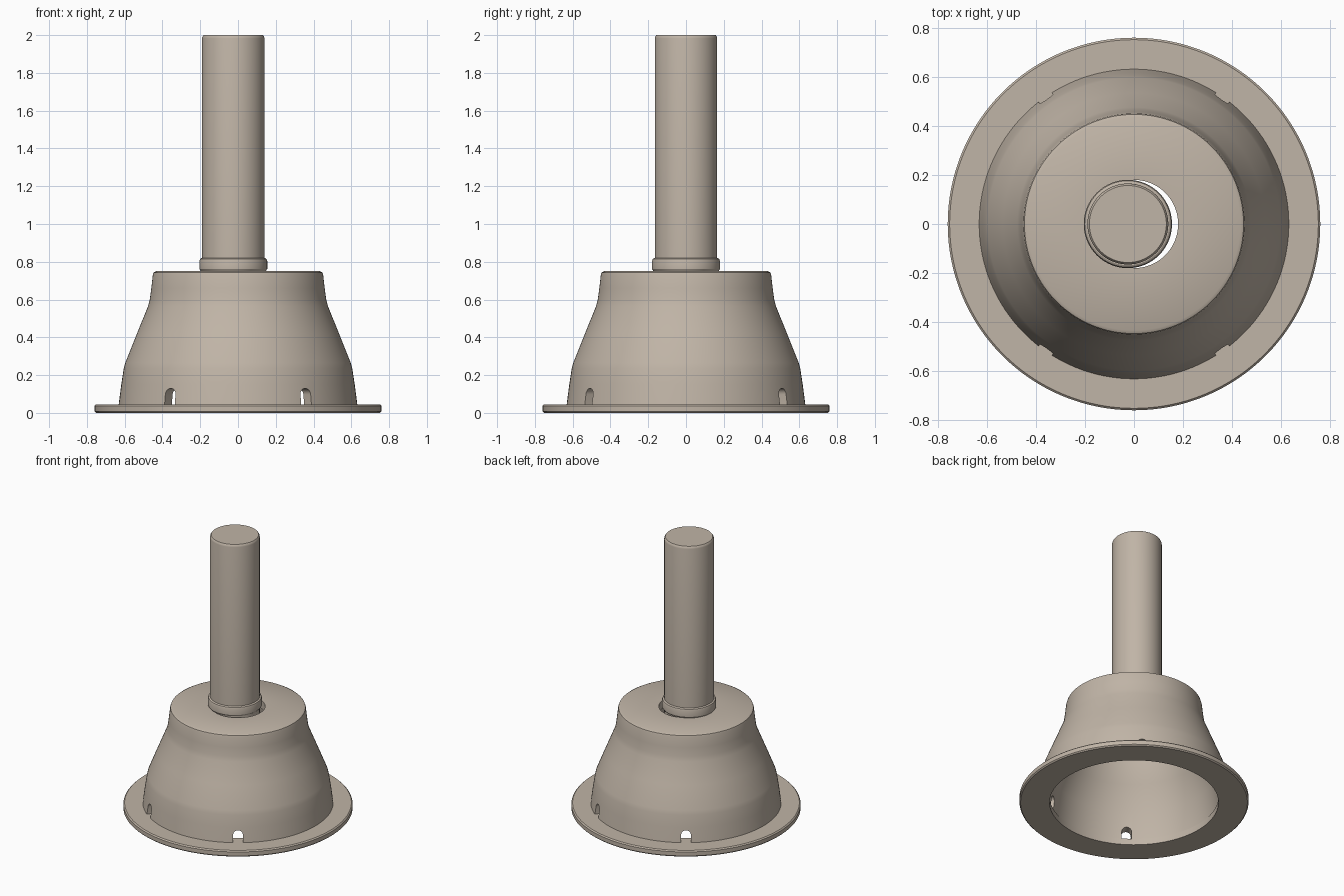
import bpy, bmesh, math
from mathutils import Matrix

if "Cube" in bpy.data.objects:
    bpy.data.objects.remove(bpy.data.objects["Cube"])

mat = bpy.data.materials.new("warm_taupe")
mat.diffuse_color = (0.53, 0.46, 0.385, 1)
mat.use_nodes = True
mat.node_tree.nodes["Principled BSDF"].inputs["Base Color"].default_value = mat.diffuse_color


def add_object(name, bm):
    bmesh.ops.recalc_face_normals(bm, faces=bm.faces[:])
    me = bpy.data.meshes.new(name)
    bm.to_mesh(me)
    bm.free()
    ob = bpy.data.objects.new(name, me)
    bpy.context.collection.objects.link(ob)
    me.materials.append(mat)
    return ob


def lathe(name, profile, x=0.0, closed=False, n=128):
    """Revolve an (r, z) profile; closed joins last point to first, else ends are capped."""
    bm = bmesh.new()
    rings = [[bm.verts.new((x + r * math.cos(2 * math.pi * i / n),
                            r * math.sin(2 * math.pi * i / n), z)) for i in range(n)]
             for r, z in profile]
    pairs = list(zip(rings, rings[1:]))
    if closed:
        pairs.append((rings[-1], rings[0]))
    else:
        bm.faces.new(rings[0])
        bm.faces.new(rings[-1])
    for a, b in pairs:
        for i in range(n):
            j = (i + 1) % n
            bm.faces.new((a[i], a[j], b[j], b[i]))
    return add_object(name, bm)


def smooth(ob):
    bpy.ops.object.select_all(action='DESELECT')
    ob.select_set(True)
    bpy.context.view_layer.objects.active = ob
    bpy.ops.object.shade_smooth_by_angle(angle=math.radians(32))


# Base flange ring
flange = lathe("base_flange", [(0.56, 0.0), (0.752, 0.0), (0.76, 0.008), (0.76, 0.037),
                               (0.752, 0.045), (0.56, 0.045)], closed=True)

# Hollow bell housing with an open hole in its top
bell = lathe("bell_housing", [
    (0.632, 0.043), (0.618, 0.15), (0.605, 0.235), (0.597, 0.265), (0.535, 0.42),
    (0.476, 0.565), (0.467, 0.60), (0.459, 0.66), (0.451, 0.73), (0.447, 0.743),
    (0.434, 0.75), (0.18, 0.75), (0.18, 0.69), (0.39, 0.69), (0.40, 0.58),
    (0.47, 0.41), (0.54, 0.235), (0.565, 0.043)], closed=True)

# Four arched slots at the foot of the bell
bm = bmesh.new()
arch = [(-0.033, 0.03), (0.033, 0.03)] + [
    (0.033 * math.cos(math.pi * k / 12), 0.097 + 0.033 * math.sin(math.pi * k / 12))
    for k in range(13)]
for deg in (55, 125, 235, 305):
    face = bm.faces.new([bm.verts.new((0.5, u, z)) for u, z in arch])
    ext = bmesh.ops.extrude_face_region(bm, geom=[face], use_keep_orig=True)
    moved = [g for g in ext["geom"] if isinstance(g, bmesh.types.BMVert)]
    bmesh.ops.translate(bm, verts=moved, vec=(0.25, 0, 0))
    bmesh.ops.rotate(bm, verts=list(face.verts) + moved,
                     matrix=Matrix.Rotation(math.radians(deg), 3, 'Z'))
cutter = add_object("slot_cutter", bm)
cutter.hide_render = True
mod = bell.modifiers.new("slots", 'BOOLEAN')
mod.operation = 'DIFFERENCE'
mod.solver = 'EXACT'
mod.object = cutter
bpy.context.view_layer.objects.active = bell
bpy.ops.object.modifier_apply(modifier="slots")
bpy.data.objects.remove(cutter, do_unlink=True)

# Collar and shaft, set slightly off centre in the hole
collar = lathe("shaft_collar", [(0.16, 0.75), (0.172, 0.75), (0.18, 0.762), (0.18, 0.803),
                                (0.176, 0.815), (0.168, 0.82), (0.16, 0.82)],
               x=-0.025, closed=True)
shaft = lathe("shaft", [(0.165, 0.69), (0.165, 1.983), (0.163, 1.992), (0.157, 2.0)], x=-0.025)

for ob in (flange, bell, collar, shaft):
    smooth(ob)
